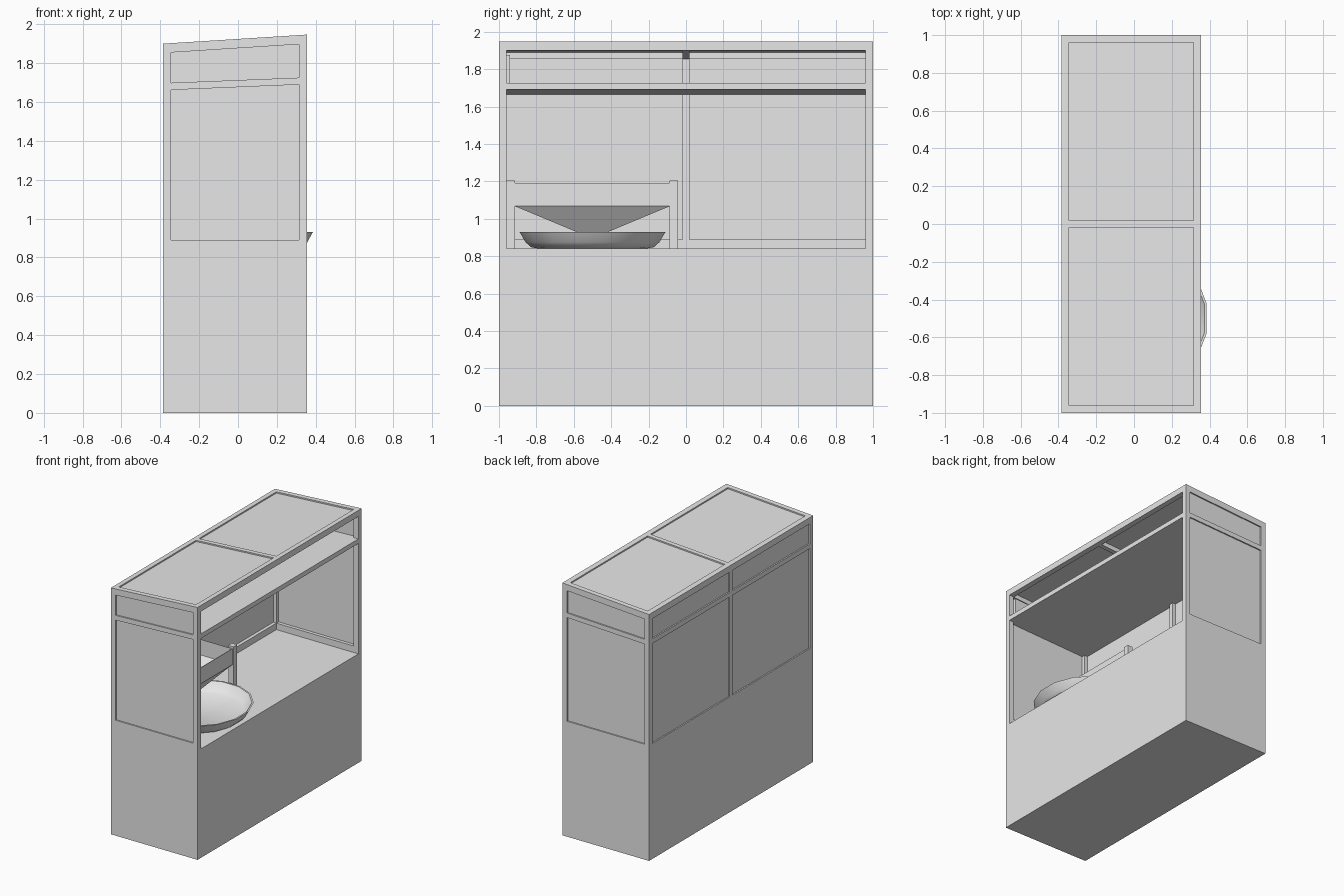
import bpy, bmesh, math
from mathutils import Matrix

cube = bpy.data.objects.get("Cube")
if cube:
    bpy.data.objects.remove(cube)


def make_material(name, value):
    mat = bpy.data.materials.new(name)
    mat.use_nodes = True
    color = (value, value, value, 1)
    mat.diffuse_color = color
    mat.node_tree.nodes["Principled BSDF"].inputs["Base Color"].default_value = color
    return mat


GRAY = make_material("plain gray", 0.8)
PALE = make_material("pale panel", 1.0)

BACK, FRONT, END = -0.385, 0.355, 1.0
RAIL = 0.04
IN_BACK, IN_FRONT, IN_END = BACK + RAIL, FRONT - RAIL, END - RAIL
HALF_POST = 0.018
# heights at the low edge, each with its rise per unit of depth
COUNTER, SILL = (0.84, 0), (0.89, 0)
SHELF_LOW, SHELF_TOP = (1.66, 0.042), (1.697, 0.04)
ROOF_LOW, ROOF_TOP = (1.852, 0.064), (1.9, 0.063)


def finish(name, bm, mat):
    bmesh.ops.recalc_face_normals(bm, faces=bm.faces)
    mesh = bpy.data.meshes.new(name)
    bm.to_mesh(mesh)
    bm.free()
    mesh.materials.append(mat)
    obj = bpy.data.objects.new(name, mesh)
    bpy.context.scene.collection.objects.link(obj)
    return obj


def block(name, xs, ys, low, high, mat=GRAY):
    """Box whose bottom and top may slope along x."""
    bm = bmesh.new()
    bmesh.ops.create_cube(bm, size=2)
    for v in bm.verts:
        x = xs[v.co.x > 0]
        base, rise = (low, high)[v.co.z > 0]
        v.co = (x, ys[v.co.y > 0], base + rise * (x - BACK))
    return finish(name, bm, mat)


def carve(target, xs, ys, low, high):
    cutter = block("cutter", xs, ys, low, high)
    cutter.hide_render = True
    mod = target.modifiers.new("cut", "BOOLEAN")
    mod.operation, mod.solver, mod.object = "DIFFERENCE", "EXACT", cutter
    bpy.context.view_layer.objects.active = target
    bpy.ops.object.modifier_apply(modifier=mod.name)
    bpy.data.objects.remove(cutter)


def raised(level, amount):
    return (level[0] + amount, level[1])


# Stall body: one solid, hollowed above the counter and above the shelf
body = block("stall_body", (BACK, FRONT), (-END, END), (0, 0), ROOF_TOP)
bays = [(COUNTER, SHELF_LOW), (SHELF_TOP, ROOF_LOW)]
windows = [("lower", SILL, SHELF_LOW, GRAY), ("upper", SHELF_TOP, ROOF_LOW, PALE)]
halves = [("right", (-IN_END, -HALF_POST)), ("left", (HALF_POST, IN_END))]
for low, high in bays:
    carve(body, (IN_BACK, FRONT + 0.1), (-IN_END, IN_END), low, high)

# Window openings, each with a thin recessed panel
DEPTH, THICK = 0.01, 0.004
for level, low, high, mat in windows:
    for side, ys in halves:
        carve(body, (BACK - 0.1, IN_BACK + 0.02), ys, low, high)
        block(f"{level}_back_panel_{side}", (BACK + DEPTH, BACK + DEPTH + THICK),
              ys, low, high, mat)
    for side, sign in (("front", -1), ("rear", 1)):
        carve(body, (IN_BACK, IN_FRONT),
              sorted((sign * (IN_END - 0.02), sign * (END + 0.1))), low, high)
        block(f"{level}_end_panel_{side}", (IN_BACK, IN_FRONT),
              sorted((sign * (END - DEPTH - THICK), sign * (END - DEPTH))), low, high, mat)

# Roof openings and panels
for side, ys in halves:
    carve(body, (IN_BACK, IN_FRONT), ys, raised(ROOF_LOW, -0.02), raised(ROOF_TOP, 0.1))
    block(f"roof_panel_{side}", (IN_BACK, IN_FRONT), ys,
          raised(ROOF_TOP, -DEPTH - THICK), raised(ROOF_TOP, -DEPTH))

# Hopper posts
HOP_Y = (-0.915, -0.087)
HOP_X = (IN_BACK + 0.005, 0.015)
POST = 0.045
for depth, xs in (("front", (-0.022, 0.022)), ("back", (IN_BACK, IN_BACK + POST))):
    block(f"hopper_post_{depth}_right", xs, (HOP_Y[0] - POST, HOP_Y[0]), COUNTER, (1.205, 0))
    block(f"hopper_post_{depth}_left", xs, (HOP_Y[1], HOP_Y[1] + POST), COUNTER, (1.205, 0))

# Open hopper: straight band on a funnel
bm = bmesh.new()
mid_x, mid_y = sum(HOP_X) / 2, sum(HOP_Y) / 2
wide = (HOP_X[1] - mid_x, HOP_Y[1] - mid_y)
rings = []
for z, (hx, hy) in ((1.19, wide), (1.067, wide), (0.925, (0.07, 0.073))):
    rings.append([bm.verts.new((mid_x + sx * hx, mid_y + sy * hy, z))
                  for sx, sy in ((-1, -1), (1, -1), (1, 1), (-1, 1))])
for upper, lower in zip(rings, rings[1:]):
    for i in range(4):
        j = (i + 1) % 4
        bm.faces.new((upper[i], upper[j], lower[j], lower[i]))
hopper = finish("hopper", bm, GRAY)
wall = hopper.modifiers.new("wall", "SOLIDIFY")
wall.thickness, wall.offset = 0.006, -1

# Shallow round dish, turned from a profile
SIDES = 16
profile = [(0, 0.842), (0.3, 0.842), (0.335, 0.848), (0.365, 0.875), (0.398, 0.93),
           (0.385, 0.93), (0.35, 0.882), (0.32, 0.862), (0, 0.855)]
bm = bmesh.new()
verts = [bm.verts.new((r, 0, z)) for r, z in profile]
edges = [bm.edges.new(pair) for pair in zip(verts, verts[1:])]
bmesh.ops.spin(bm, geom=verts + edges, cent=(0, 0, 0), axis=(0, 0, 1),
               angle=math.tau, steps=SIDES)
bmesh.ops.remove_doubles(bm, verts=bm.verts, dist=0.0005)
bm.transform(Matrix.Translation((0.02, -0.5, 0)) @ Matrix.Diagonal((0.935, 1, 1, 1))
             @ Matrix.Rotation(math.pi / SIDES, 4, "Z"))
dish = finish("dish", bm, GRAY)
bpy.ops.object.select_all(action="DESELECT")
dish.select_set(True)
bpy.context.view_layer.objects.active = dish
bpy.ops.object.shade_smooth_by_angle(angle=math.radians(40))
